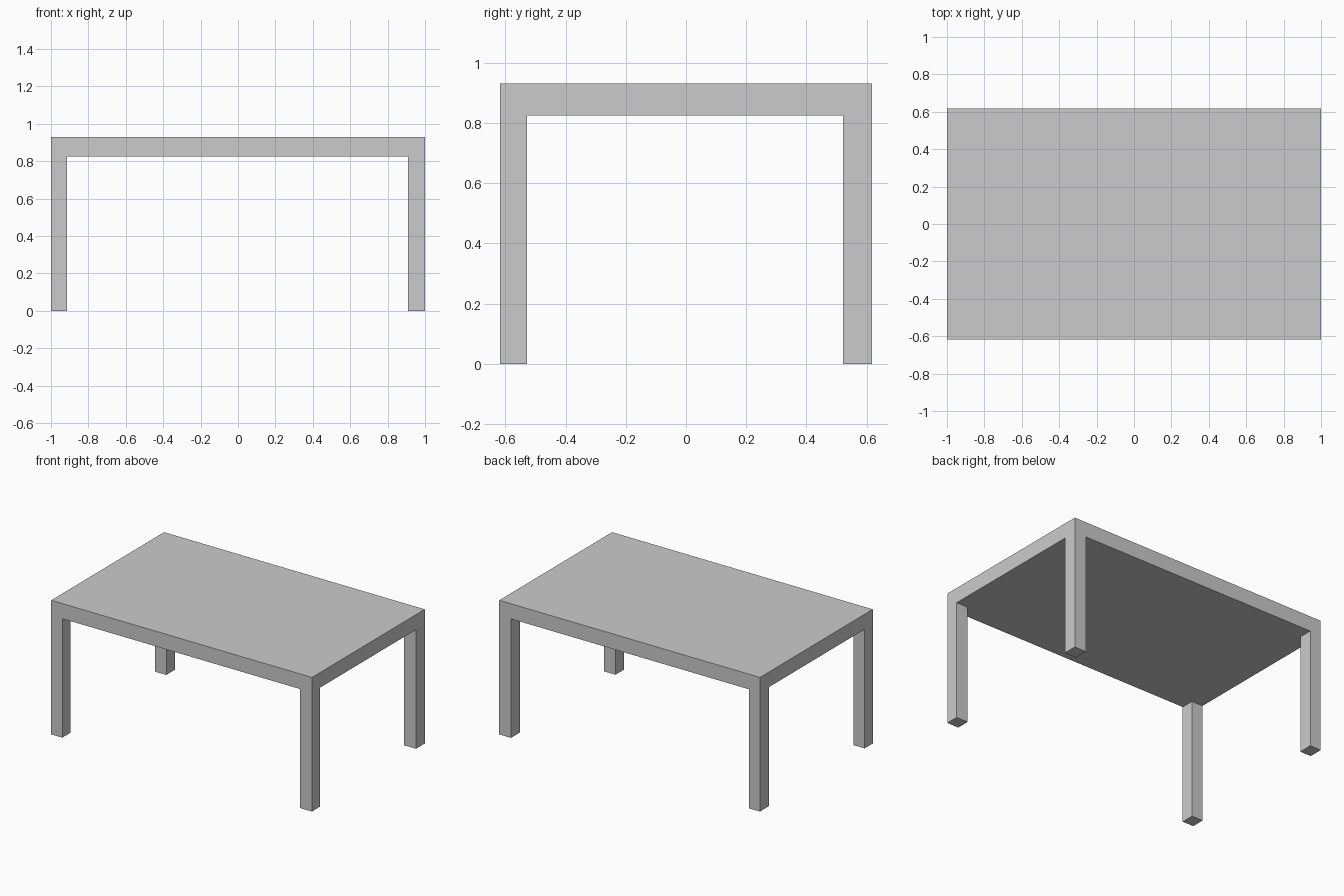
import bpy
import bmesh

if "Cube" in bpy.data.objects:
    bpy.data.objects.remove(bpy.data.objects["Cube"])

# Grid lines: outer edges and the inner faces of the legs
XS = (-1.0, -0.915, 0.91, 1.0)
YS = (-0.618, -0.528, 0.521, 0.618)
UNDERSIDE, TOP = 0.825, 0.93

bm = bmesh.new()


def extrude(faces, z):
    """Extrude faces and move the new cap to height z."""
    geom = bmesh.ops.extrude_face_region(bm, geom=faces)["geom"]
    for item in geom:
        if isinstance(item, bmesh.types.BMVert):
            item.co.z = z


# Underside as a 3 x 3 sheet whose corner cells are the leg footprints
verts = [[bm.verts.new((x, y, UNDERSIDE)) for y in YS] for x in XS]
cells = {(i, j): bm.faces.new((verts[i][j], verts[i + 1][j],
                               verts[i + 1][j + 1], verts[i][j + 1]))
         for i in range(3) for j in range(3)}
corners = [cells[i, j] for i in (0, 2) for j in (0, 2)]

# Tabletop: thicken the sheet upwards, keeping the underside
underside = list(cells.values())
top = bmesh.ops.duplicate(bm, geom=underside)["geom"]
extrude([f for f in top if isinstance(f, bmesh.types.BMFace)], TOP)
bmesh.ops.remove_doubles(bm, verts=bm.verts, dist=1e-5)

# Legs: pull the corner cells of the underside down to the floor
legs = [f for f in bm.faces
        if abs(f.normal.z) > 0.9 or f.normal.length == 0]
bm.normal_update()
legs = [f for f in bm.faces
        if all(abs(v.co.z - UNDERSIDE) < 1e-5 for v in f.verts)
        and abs(f.calc_center_median().x) > 0.92
        and abs(f.calc_center_median().y) > 0.53]
extrude(legs, 0.0)

bmesh.ops.recalc_face_normals(bm, faces=bm.faces)
mesh = bpy.data.meshes.new("table")
bm.to_mesh(mesh)
bm.free()
table = bpy.data.objects.new("table", mesh)
bpy.context.collection.objects.link(table)
